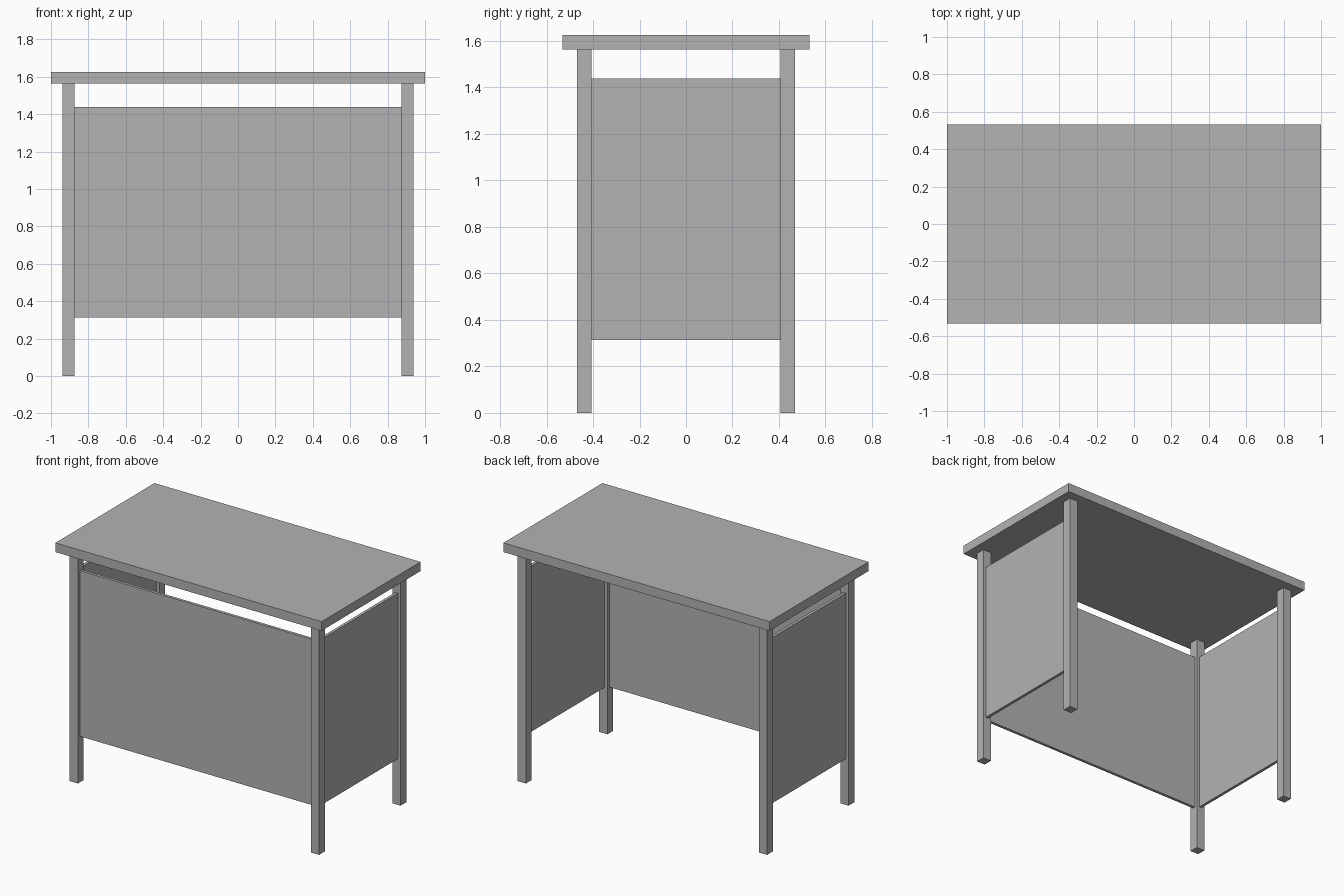
import bpy

cube = bpy.data.objects.get("Cube")
if cube:
    bpy.data.objects.remove(cube, do_unlink=True)

# Single flat grey
GREY = (0.45, 0.45, 0.45, 1.0)
grey = bpy.data.materials.new("plain_grey")
grey.use_nodes = True
grey.diffuse_color = GREY
grey.node_tree.nodes["Principled BSDF"].inputs["Base Color"].default_value = GREY


def box(name, size, centre):
    """Add a box with its size baked into the mesh."""
    bpy.ops.mesh.primitive_cube_add(size=1, location=centre)
    obj = bpy.context.object
    obj.name = name
    obj.scale = size
    bpy.ops.object.transform_apply(location=False, rotation=False, scale=True)
    obj.data.materials.append(grey)
    return obj


WIDTH, DEPTH, HEIGHT = 2.0, 1.0625, 1.625
TOP = 0.0625                      # thickness of the top
LEG = 0.0625                      # side of each square leg
INSET = 0.0625                    # overhang of the top past the legs
PANEL = 0.02                      # panel thickness
PANEL_LOW, PANEL_HIGH = 0.3125, 1.4375

leg_x = WIDTH / 2 - INSET - LEG / 2
leg_y = DEPTH / 2 - INSET - LEG / 2
leg_height = HEIGHT - TOP
panel_height = PANEL_HIGH - PANEL_LOW
panel_z = (PANEL_HIGH + PANEL_LOW) / 2

# Top
box("table_top", (WIDTH, DEPTH, TOP), (0, 0, HEIGHT - TOP / 2))

# Legs and side panels
for side, sx in (("left", 1), ("right", -1)):
    for end, sy in (("front", -1), ("back", 1)):
        box(f"{end}_{side}_leg", (LEG, LEG, leg_height),
            (sx * leg_x, sy * leg_y, leg_height / 2))
    box(f"{side}_panel", (PANEL, 2 * leg_y - LEG, panel_height),
        (sx * leg_x, 0, panel_z))

# Front panel, with the back left open
box("front_panel", (2 * leg_x - LEG, PANEL, panel_height), (0, -leg_y, panel_z))
